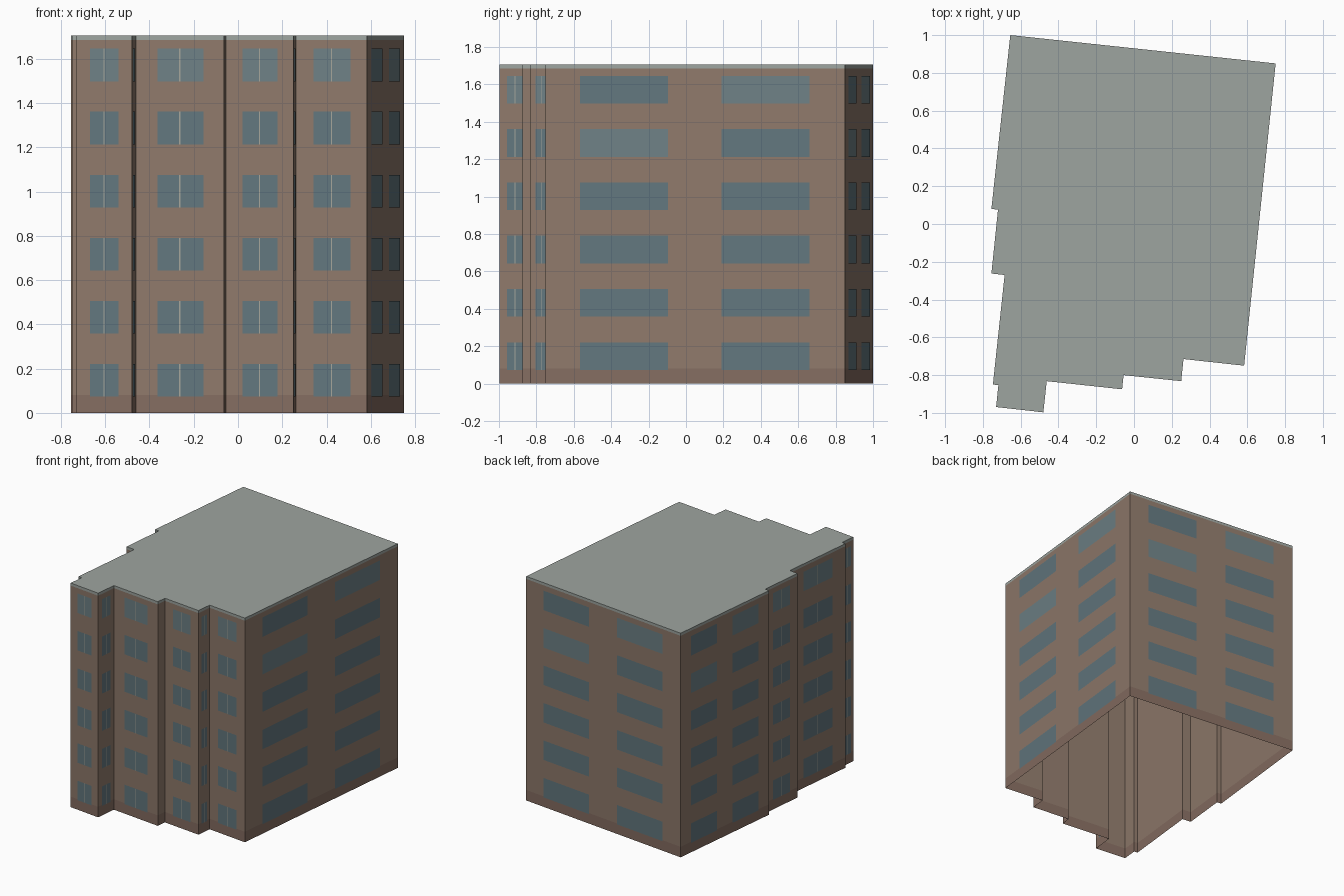
import bpy
from mathutils import Vector

if "Cube" in bpy.data.objects:
    bpy.data.objects.remove(bpy.data.objects["Cube"])

# Footprint, counter-clockwise; the number is how many windows each wall
# (from this corner to the next) carries on every floor
PLAN = [
    (-0.655, 1.0, 2), (-0.755, 0.08, 0), (-0.72, 0.076, 1), (-0.755, -0.262, 0),
    (-0.685, -0.27, 1), (-0.747, -0.85, 0), (-0.718, -0.853, 1), (-0.73, -0.969, 1),
    (-0.48, -0.997, 1), (-0.462, -0.832, 1), (-0.063, -0.875, 0), (-0.055, -0.80, 1),
    (0.25, -0.832, 1), (0.262, -0.715, 1), (0.583, -0.75, 2), (0.75, 0.85, 2),
]
HEIGHT, BASE, TRIM = 1.706, 0.08, 1.686
FLOORS, PITCH, SILL, WIN_H = 6, 0.285, 0.073, 0.148
OFFSET = 0.0012
corners = [Vector((x, y, 0)) for x, y, _ in PLAN]
N = len(corners)


def material(name, rgb):
    m = bpy.data.materials.new(name)
    lin = [(c / 255 / 12.92) if c < 11 else ((c / 255 + 0.055) / 1.055) ** 2.4 for c in rgb]
    m.diffuse_color = (*lin, 1)
    m.use_nodes = True
    m.node_tree.nodes["Principled BSDF"].inputs["Base Color"].default_value = m.diffuse_color
    return m


def make(name, verts, faces, mat):
    me = bpy.data.meshes.new(name)
    me.from_pydata(verts, [], faces)
    me.materials.append(mat)
    ob = bpy.data.objects.new(name, me)
    bpy.context.collection.objects.link(ob)
    return ob


def band(name, z0, z1, mat):
    """Ring of wall faces following the footprint; open top and bottom."""
    verts = [(c.x, c.y, z) for z in (z0, z1) for c in corners]
    faces = [(i, (i + 1) % N, N + (i + 1) % N, N + i) for i in range(N)]
    return make(name, verts, faces, mat)


def panels(name, rects, mat):
    """Flat panels on walls; rect = (wall, start, end, bottom, top)."""
    verts, faces = [], []
    for w, u0, u1, z0, z1 in rects:
        a, b = corners[w], corners[(w + 1) % N]
        d = (b - a).normalized()
        out = Vector((d.y, -d.x, 0)) * OFFSET
        p, q = a.lerp(b, u0) + out, a.lerp(b, u1) + out
        k = len(verts)
        verts += [(p.x, p.y, z0), (q.x, q.y, z0), (q.x, q.y, z1), (p.x, p.y, z1)]
        faces.append((k, k + 1, k + 2, k + 3))
    return make(name, verts, faces, mat)


brick = material("brick", (143, 122, 107))
plinth = material("plinth", (133, 109, 97))
roof_grey = material("roof_grey", (158, 165, 160))
glass = material("glass", (98, 119, 126))
pale_glass = material("pale_glass", (110, 129, 134))
frame = material("frame", (165, 165, 155))

# Shell: plinth, brick walls, roof edge and flat roof (underside stays open)
band("plinth", 0, BASE, plinth)
band("walls", BASE, TRIM, brick)
band("roof_edge", TRIM, HEIGHT, roof_grey)
make("roof", [(c.x, c.y, HEIGHT) for c in corners], [tuple(range(N))], roof_grey)

# Windows: long single panes in pairs, or one split window with a mullion
dark, pale, mullions = [], [], []
for w, (_, _, count) in enumerate(PLAN):
    length = (corners[(w + 1) % N] - corners[w]).length
    for f in range(FLOORS):
        z0 = SILL + f * PITCH
        z1 = z0 + WIN_H
        top = f == FLOORS - 1
        if count == 2:
            for j, (u0, u1) in enumerate(((0.114, 0.408), (0.588, 0.882))):
                light = (top and j == 1) or (f == FLOORS - 2 and j == 0)
                (pale if light else dark).append((w, u0, u1, z0, z1))
        elif count == 1:
            h = min(0.003 / length, 0.012)
            panes = pale if top else dark
            panes += [(w, 0.245, 0.5 - h, z0, z1), (w, 0.5 + h, 0.765, z0, z1)]
            mullions.append((w, 0.5 - h, 0.5 + h, z0, z1))

panels("windows", dark, glass)
panels("pale_windows", pale, pale_glass)
panels("window_mullions", mullions, frame)
